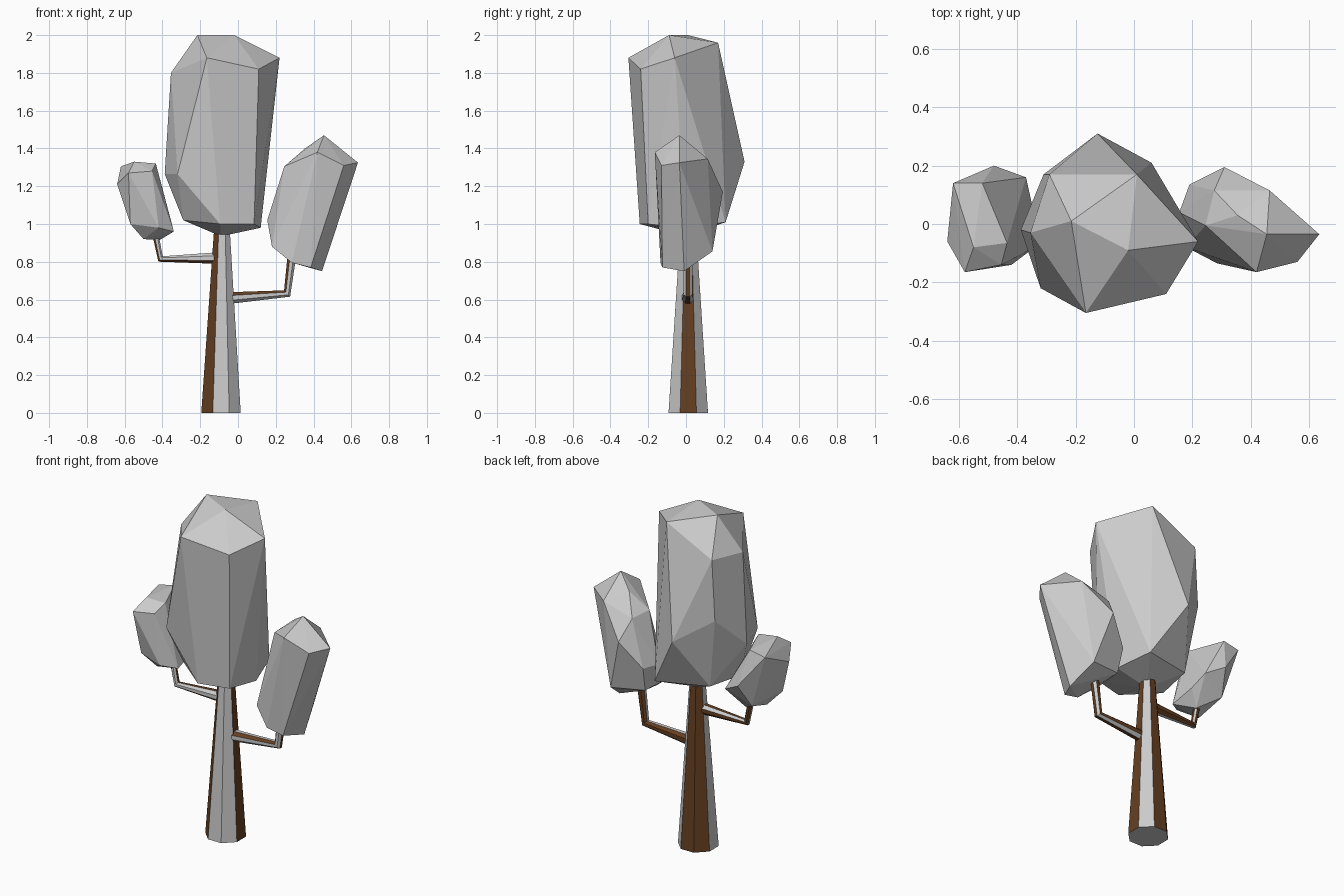
import bpy, bmesh, math
from mathutils import Vector

brown = bpy.data.materials.new("bark_brown")
brown.diffuse_color = (0.13, 0.05, 0.015, 1)
grey = bpy.data.materials.new("bark_grey")
grey.diffuse_color = (0.8, 0.8, 0.8, 1)


def finish(bm, name, mats=()):
    me = bpy.data.meshes.new(name)
    bm.to_mesh(me)
    bm.free()
    for m in mats:
        me.materials.append(m)
    ob = bpy.data.objects.new(name, me)
    bpy.context.collection.objects.link(ob)
    return ob


def limb(name, path, radii, sides=8, brown_sides=(0, 2, 3, 5)):
    """Tapered octagonal tube along a path in the xz plane, some sides brown."""
    bm = bmesh.new()
    pts = [Vector(p) for p in path]
    y = Vector((0, 1, 0))
    rings = []
    for k, p in enumerate(pts):
        a = (p - pts[k - 1]).normalized() if k else Vector()
        b = (pts[k + 1] - p).normalized() if k < len(pts) - 1 else Vector()
        u = y.cross((a + b).normalized())
        ring = []
        for i in range(sides):
            ang = (i - 0.5) * math.tau / sides
            ring.append(bm.verts.new(p + radii[k] * (u * math.cos(ang) + y * math.sin(ang))))
        rings.append(ring)
    for lo, hi in zip(rings, rings[1:]):
        for i in range(sides):
            j = (i + 1) % sides
            f = bm.faces.new((lo[i], lo[j], hi[j], hi[i]))
            f.material_index = 1 if i in brown_sides else 0
    bm.faces.new(rings[0][::-1])
    bm.faces.new(rings[-1])
    return finish(bm, name, (grey, brown))


def crown(name, points):
    """Faceted leaf mass: convex hull around a few corner points."""
    bm = bmesh.new()
    for p in points:
        bm.verts.new(p)
    bmesh.ops.convex_hull(bm, input=bm.verts[:])
    loose = [v for v in bm.verts if not v.link_faces]
    bmesh.ops.delete(bm, geom=loose, context='VERTS')
    bmesh.ops.dissolve_limit(bm, angle_limit=math.radians(3),
                             verts=bm.verts[:], edges=bm.edges[:])
    bmesh.ops.recalc_face_normals(bm, faces=bm.faces[:])
    return finish(bm, name)


# Trunk and the two bent branches
limb("trunk", [(-0.09, 0.012, 0), (-0.085, 0.012, 1.0)], [0.113, 0.043])
limb("left_branch", [(-0.09, 0.01, 0.82), (-0.41, 0.01, 0.815), (-0.44, 0.01, 0.96)],
     [0.034, 0.02, 0.018])
limb("right_branch", [(-0.06, 0.01, 0.607), (0.26, 0.01, 0.632), (0.285, 0.01, 0.83)],
     [0.034, 0.025, 0.025])

# Large middle crown
crown("middle_crown", [
    (-0.215, 0.01, 2.0), (-0.02, -0.09, 2.0), (0.01, 0.17, 1.96),
    (-0.165, -0.305, 1.88), (0.22, -0.06, 1.88), (0.11, -0.24, 1.82),
    (-0.355, -0.03, 1.80), (-0.29, 0.17, 1.81), (-0.31, 0.17, 1.45),
    (-0.125, 0.31, 1.33), (-0.388, -0.02, 1.265), (-0.32, -0.22, 1.265),
    (0.06, 0.21, 1.01), (-0.29, -0.1, 1.02), (-0.095, -0.245, 1.0),
    (0.085, -0.2, 1.0), (0.12, 0.0, 0.98), (-0.25, 0.13, 1.03),
    (-0.09, 0.0, 0.935)])

# Right crown, leaning outwards
crown("right_crown", [
    (0.455, -0.035, 1.47), (0.355, 0.03, 1.40), (0.42, -0.165, 1.38),
    (0.56, -0.13, 1.31), (0.635, -0.035, 1.325), (0.465, 0.115, 1.345),
    (0.275, 0.115, 1.29), (0.245, -0.005, 1.305), (0.31, 0.195, 1.17),
    (0.155, 0.04, 1.02), (0.19, 0.135, 1.02), (0.18, -0.08, 0.88),
    (0.2, 0.1, 0.875), (0.285, -0.135, 0.795), (0.385, -0.125, 0.77),
    (0.445, -0.01, 0.75), (0.40, 0.14, 0.855)])

# Small left crown, leaning outwards
crown("left_crown", [
    (-0.55, -0.08, 1.33), (-0.435, -0.065, 1.32), (-0.52, 0.14, 1.325),
    (-0.62, 0.14, 1.305), (-0.58, -0.165, 1.27), (-0.455, -0.14, 1.28),
    (-0.64, -0.06, 1.21), (-0.48, 0.2, 1.12), (-0.37, 0.16, 1.06),
    (-0.57, -0.1, 1.0), (-0.5, -0.05, 0.92), (-0.415, 0.03, 0.915),
    (-0.34, -0.08, 0.96), (-0.42, -0.14, 0.98), (-0.35, 0.07, 1.0),
    (-0.52, 0.12, 0.98)])
